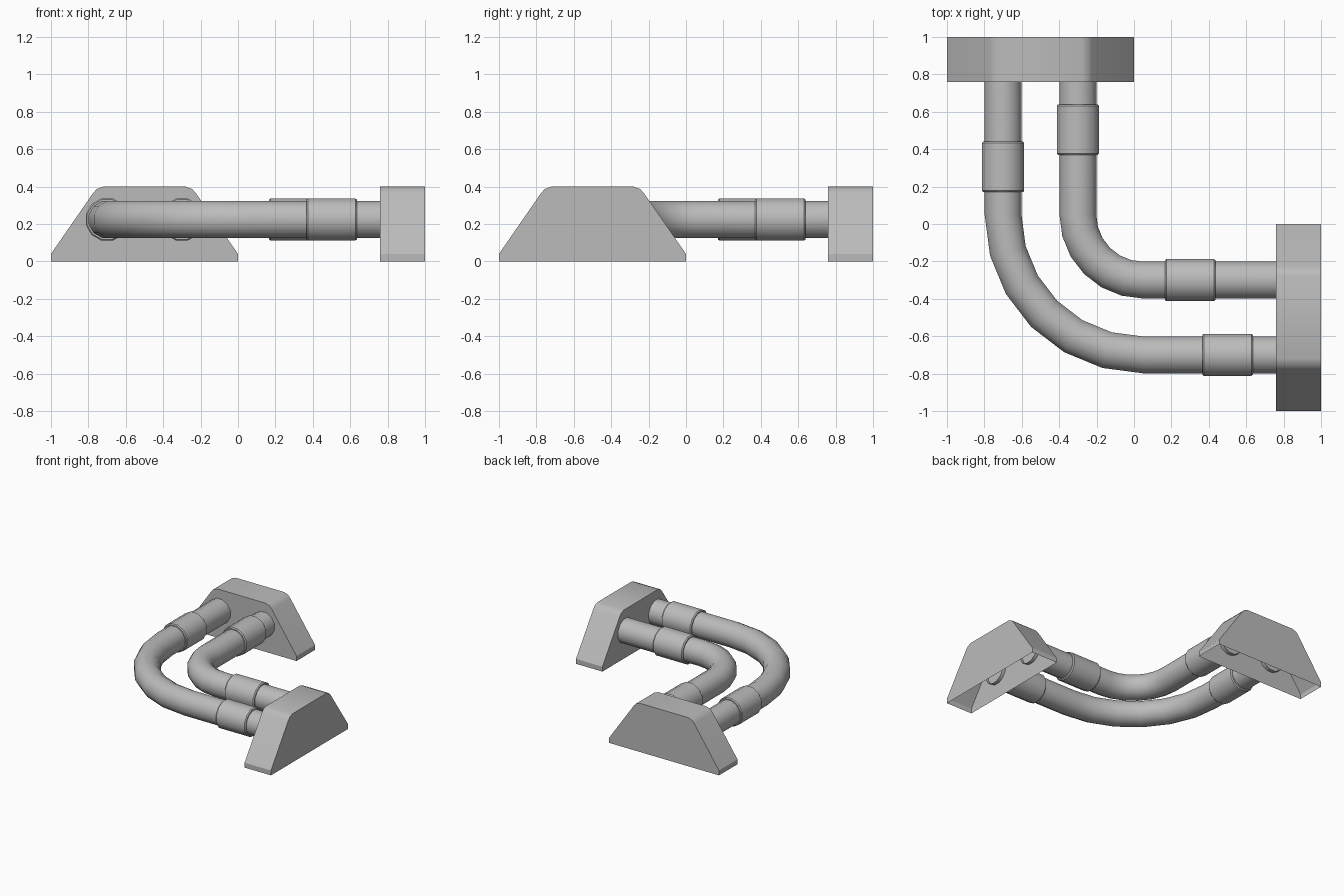
import bpy, bmesh
from math import cos, sin, pi, radians
from mathutils import Vector

cube = bpy.data.objects.get("Cube")
if cube:
    bpy.data.objects.remove(cube)

SIDES = 12
AXIS_Z = 0.224       # height of the pipe centre lines
BEND = 0.05          # x and y of the shared bend centre

grey = bpy.data.materials.new("plain grey")
grey.use_nodes = True
grey.diffuse_color = (0.5, 0.5, 0.5, 1)
grey.node_tree.nodes["Principled BSDF"].inputs["Base Color"].default_value = (0.5, 0.5, 0.5, 1)


def finish(bm, name, angle):
    bmesh.ops.recalc_face_normals(bm, faces=bm.faces)
    mesh = bpy.data.meshes.new(name)
    bm.to_mesh(mesh)
    bm.free()
    mesh.materials.append(grey)
    obj = bpy.data.objects.new(name, mesh)
    bpy.context.collection.objects.link(obj)
    bpy.ops.object.select_all(action='DESELECT')
    obj.select_set(True)
    bpy.context.view_layer.objects.active = obj
    bpy.ops.object.shade_smooth_by_angle(angle=radians(angle))
    return obj


def tube(name, rings, angle):
    """Skin rings given as (centre, horizontal radial direction, radius)."""
    bm = bmesh.new()
    loops = []
    for centre, out, r in rings:
        loop = []
        for i in range(SIDES):
            a = 2 * pi * (i + 0.5) / SIDES
            loop.append(bm.verts.new(centre + r * (out * cos(a) + Vector((0, 0, sin(a))))))
        loops.append(loop)
    for a, b in zip(loops, loops[1:]):
        for i in range(SIDES):
            j = (i + 1) % SIDES
            bm.faces.new((a[i], a[j], b[j], b[i]))
    return finish(bm, name, angle)


def bent_pipe(name, offset, r=0.102, steps=6):
    """Straight run, quarter bend, straight run, open at both ends."""
    bend_r = BEND + offset
    out_x, out_y = Vector((-1, 0, 0)), Vector((0, -1, 0))
    rings = [(Vector((-offset, 0.79, AXIS_Z)), out_x, r)]
    for i in range(steps + 1):
        t = pi / 2 * i / steps
        out = out_x * cos(t) + out_y * sin(t)
        rings.append((Vector((BEND, BEND, AXIS_Z)) + out * bend_r, out, r))
    rings.append((Vector((0.79, -offset, AXIS_Z)), out_y, r))
    tube(name, rings, 32)


def collar(name, centre, axis):
    """Short sleeve with softened rims."""
    out = Vector((axis.y, axis.x, 0))
    shape = [(-0.135, 0.1), (-0.135, 0.11), (-0.127, 0.117),
             (0.127, 0.117), (0.135, 0.11), (0.135, 0.1)]
    tube(name, [(centre + axis * d, out, r) for d, r in shape], 32)


def end_block(name, swap):
    """Tapered hollow housing, open underneath."""
    half = [(0.5, 0), (0.5, 0.04), (0.275, 0.365), (0.255, 0.387), (0.22, 0.4)]
    profile = [(u - 0.5, z) for u, z in half]
    profile += [(-u - 0.5, z) for u, z in reversed(half)]
    bm = bmesh.new()
    walls = []
    for depth in (0.76, 1.0):
        walls.append([bm.verts.new((depth, u, z) if swap else (u, depth, z)) for u, z in profile])
    inner, outer = walls
    bm.faces.new(inner)
    bm.faces.new(outer)
    for i in range(len(profile) - 1):
        bm.faces.new((inner[i], inner[i + 1], outer[i + 1], outer[i]))
    finish(bm, name, 30)


end_block("back_end_block", False)
end_block("left_end_block", True)

# each pipe carries one collar on each straight run
for label, offset, near, far in (("inner", 0.3, 0.3, 0.505), ("outer", 0.7, 0.5, 0.305)):
    bent_pipe(label + "_pipe", offset)
    collar(label + "_left_collar", Vector((near, -offset, AXIS_Z)), Vector((1, 0, 0)))
    collar(label + "_back_collar", Vector((-offset, far, AXIS_Z)), Vector((0, 1, 0)))
